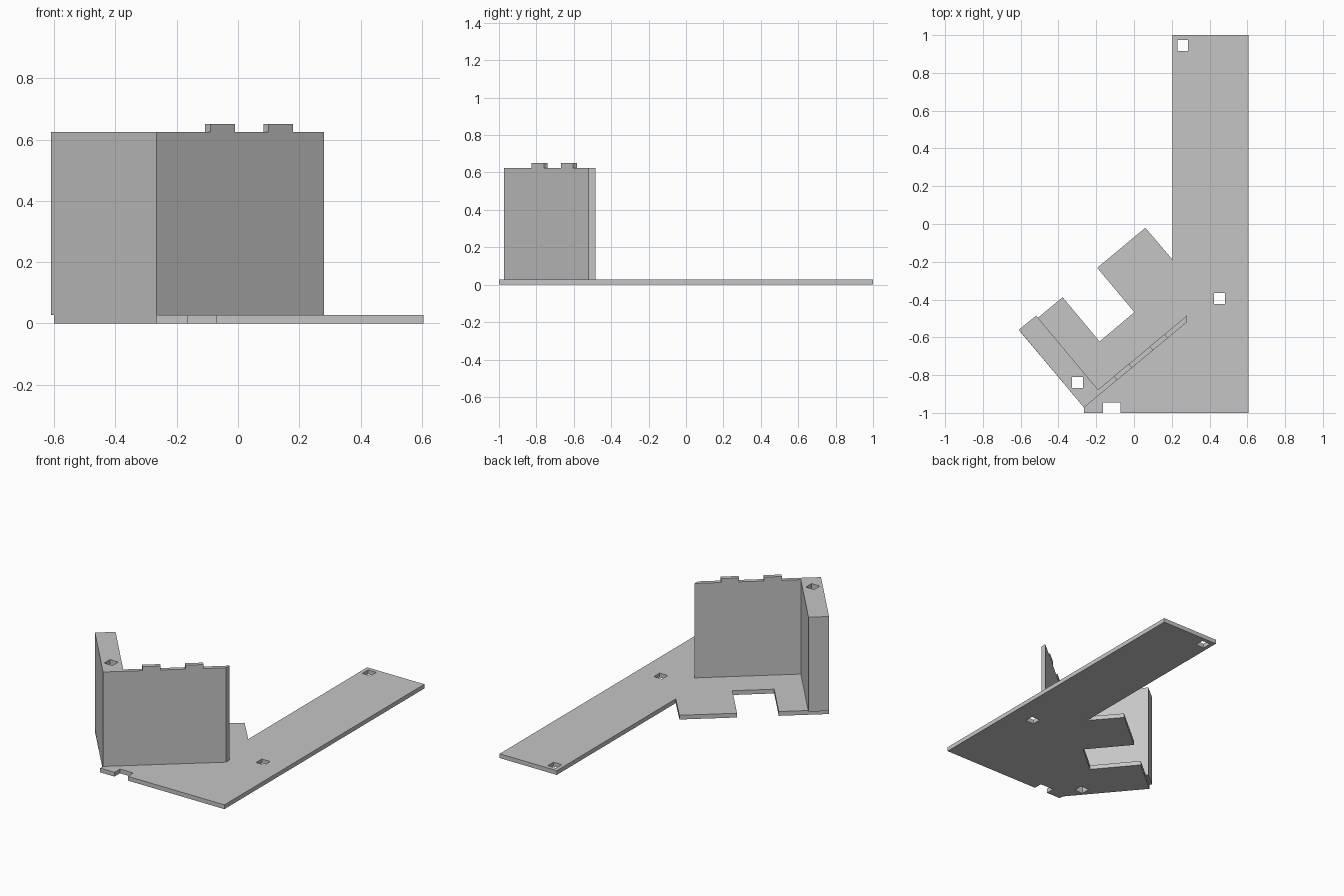
import bpy
import bmesh
from mathutils import Vector

cube = bpy.data.objects.get("Cube")
if cube:
    bpy.data.objects.remove(cube, do_unlink=True)

grey = bpy.data.materials.new("plain grey")
grey.use_nodes = True
colour = (0.56, 0.56, 0.56, 1)
grey.diffuse_color = colour
grey.node_tree.nodes["Principled BSDF"].inputs["Base Color"].default_value = colour

PLATE, WALL, TAB = 0.027, 0.625, 0.65


def prism(name, outline, bottom, top):
    """Extrude a plan outline between two heights."""
    bm = bmesh.new()
    face = bm.faces.new([bm.verts.new((x, y, bottom)) for x, y in outline])
    new = bmesh.ops.extrude_face_region(bm, geom=[face])["geom"]
    verts = [v for v in new if isinstance(v, bmesh.types.BMVert)]
    bmesh.ops.translate(bm, verts=verts, vec=(0, 0, top - bottom))
    bmesh.ops.recalc_face_normals(bm, faces=bm.faces)
    mesh = bpy.data.meshes.new(name)
    bm.to_mesh(mesh)
    bm.free()
    mesh.materials.append(grey)
    obj = bpy.data.objects.new(name, mesh)
    bpy.context.collection.objects.link(obj)
    return obj


def cut_hole(obj, x, y, half=0.029):
    """Cut a square vertical hole through a part."""
    square = [(x - half, y - half), (x + half, y - half),
              (x + half, y + half), (x - half, y + half)]
    cutter = prism("hole_cutter", square, -0.1, 1)
    cutter.hide_render = True
    mod = obj.modifiers.new("hole", "BOOLEAN")
    mod.operation = "DIFFERENCE"
    mod.solver = "EXACT"
    mod.object = cutter
    bpy.context.view_layer.objects.active = obj
    bpy.ops.object.modifier_apply(modifier=mod.name)
    bpy.data.objects.remove(cutter, do_unlink=True)


# Base plate with a long arm, two angled prongs and a front notch
base = prism("base_plate", [
    (0.205, 1), (0.205, -0.19), (0.06, -0.02), (-0.195, -0.232),
    (0.002, -0.467), (-0.182, -0.622), (-0.378, -0.388), (-0.6, -0.573),
    (-0.265, -0.972), (-0.265, -1), (-0.165, -1), (-0.165, -0.945),
    (-0.072, -0.945), (-0.072, -1), (0.605, -1), (0.605, 1)], 0, PLATE)

# Thick side block, overhanging the prong slightly
block = prism("side_block", [
    (-0.61, -0.56), (-0.265, -0.972), (-0.19, -0.877), (-0.518, -0.485)],
    PLATE, WALL)

# Thin angled front wall
corner, end = Vector((-0.265, -0.972)), Vector((0.28, -0.52))
prism("front_wall", [corner, end, (0.28, -0.485), (-0.19, -0.877)], PLATE, WALL)

# Tabs on top of the front wall
along = (end - corner).normalized()
across = Vector((-along.y, along.x)) * PLATE
for name, x in (("left_tab", 0.1), ("right_tab", -0.09)):
    a = corner + along * ((x - corner.x) / along.x)
    b = a + along * 0.104
    prism(name, [a, b, b + across, a + across], WALL, TAB)

# Square fixing holes
for x, y in ((0.258, 0.945), (0.453, -0.395), (-0.3, -0.84)):
    cut_hole(base, x, y)
cut_hole(block, -0.3, -0.84)
